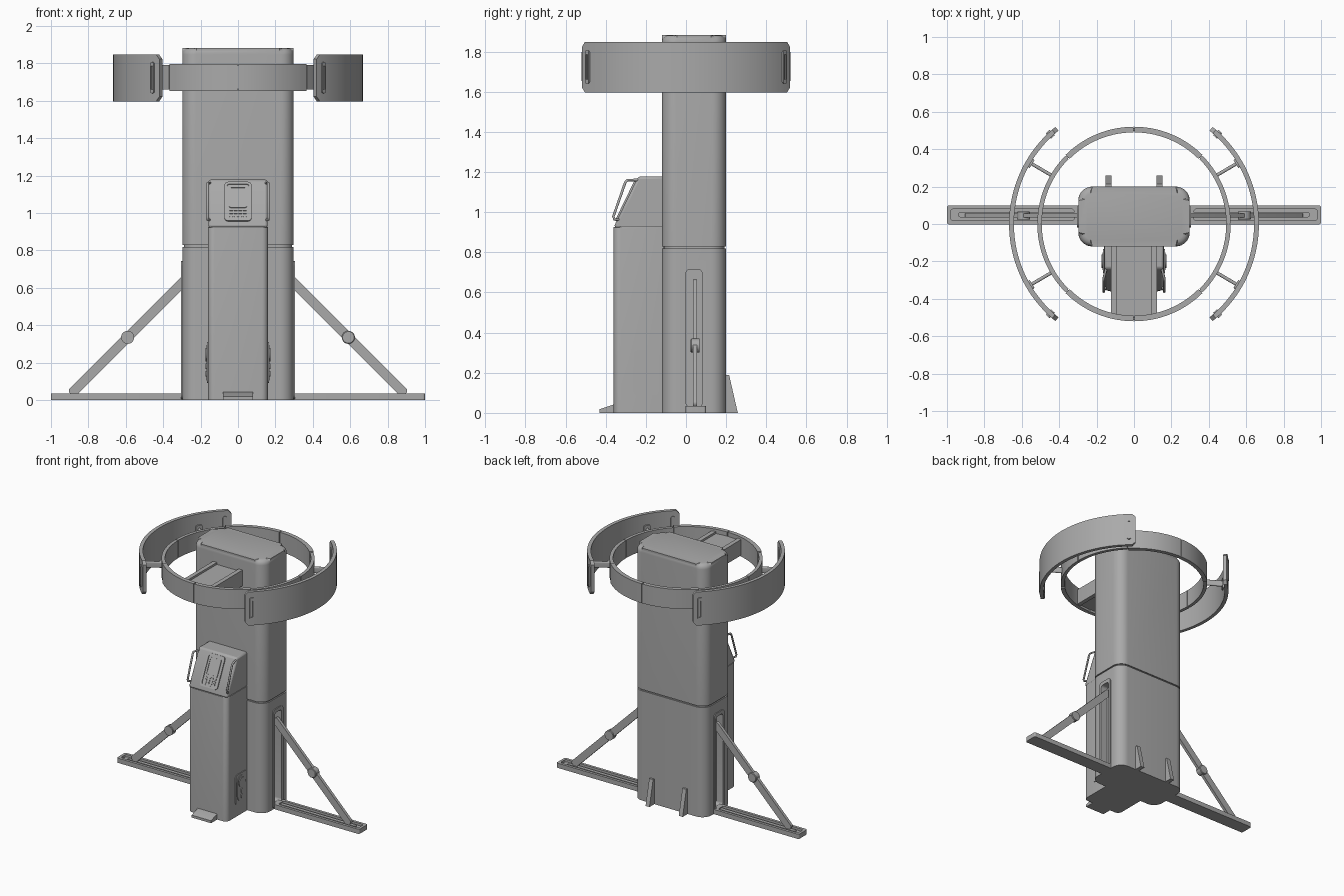
import bpy, bmesh, math
from mathutils import Matrix, Vector

cube = bpy.data.objects.get("Cube")
if cube:
    bpy.data.objects.remove(cube, do_unlink=True)

GREY = (0.4, 0.4, 0.4, 1)
metal = bpy.data.materials.new("matte grey")
metal.use_nodes = True
metal.diffuse_color = GREY
metal.node_tree.nodes["Principled BSDF"].inputs["Base Color"].default_value = GREY


def frame(x, y, origin=(0, 0, 0)):
    """Matrix whose local x and y axes are given; local z is their cross product."""
    x, y = Vector(x).normalized(), Vector(y).normalized()
    m = Matrix((x, y, x.cross(y))).transposed().to_4x4()
    m.translation = origin
    return m


UP = Matrix()
SIDE = frame((0, 1, 0), (0, 0, 1))      # outline in y, z and depth along +x
FRONT = frame((1, 0, 0), (0, 0, 1))     # outline in x, z and depth along -y


def finish(bm, name):
    bmesh.ops.recalc_face_normals(bm, faces=bm.faces[:])
    me = bpy.data.meshes.new(name)
    bm.to_mesh(me)
    bm.free()
    me.materials.append(metal)
    me.shade_smooth()
    me.set_sharp_from_angle(angle=math.radians(32))
    ob = bpy.data.objects.new(name, me)
    bpy.context.collection.objects.link(ob)
    return ob


def rrect(x0, x1, y0, y1, r, n=6):
    """Rounded rectangle outline."""
    pts = []
    for q, (cx, cy) in enumerate([(x1 - r, y1 - r), (x0 + r, y1 - r),
                                  (x0 + r, y0 + r), (x1 - r, y0 + r)]):
        for i in range(n + 1):
            a = math.pi / 2 * (q + i / n)
            pts.append((cx + r * math.cos(a), cy + r * math.sin(a)))
    return pts


def disc(cx, cy, r, n=24):
    return [(cx + r * math.cos(math.tau * i / n), cy + r * math.sin(math.tau * i / n))
            for i in range(n)]


def slab(name, pts, d0, d1, m=UP, bevel=0, segs=3):
    """Outline extruded from depth d0 to d1, with an optional rounded far rim."""
    bm = bmesh.new()
    low = [bm.verts.new((x, y, d0)) for x, y in pts]
    top = [bm.verts.new((x, y, d1)) for x, y in pts]
    bm.faces.new(low[::-1])
    cap = bm.faces.new(top)
    for i in range(len(pts)):
        j = (i + 1) % len(pts)
        bm.faces.new((low[i], low[j], top[j], top[i]))
    if bevel:
        bmesh.ops.bevel(bm, geom=cap.edges[:], offset=bevel, segments=segs,
                        profile=0.5, affect='EDGES')
    bm.transform(m)
    return finish(bm, name)


def arc(name, r0, r1, z0, z1, a0, a1, n=16, chamfer=0):
    """Curved band between two angles, with optional cut corners at its ends."""
    bm = bmesh.new()
    angs = [a0 + (a1 - a0) * i / n for i in range(n + 1)]
    if chamfer:
        angs = [a0, a0 + 2] + [a for a in angs if a0 + 2.5 < a < a1 - 2.5] + [a1 - 2, a1]
    rows = []
    for k, a in enumerate(angs):
        c = chamfer if k in (0, len(angs) - 1) else 0
        ca, sa = math.cos(math.radians(a)), math.sin(math.radians(a))
        rows.append([bm.verts.new((r * ca, r * sa, z)) for r, z in
                     ((r0, z0 + c), (r1, z0 + c), (r1, z1 - c), (r0, z1 - c))])
    for p, q in zip(rows, rows[1:]):
        for i in range(4):
            bm.faces.new((p[i], p[(i + 1) % 4], q[(i + 1) % 4], q[i]))
    bm.faces.new(rows[0])
    bm.faces.new(rows[-1][::-1])
    return finish(bm, name)


def cut(ob, cutter):
    mod = ob.modifiers.new("cut", 'BOOLEAN')
    mod.operation, mod.solver, mod.object = 'DIFFERENCE', 'EXACT', cutter
    bpy.context.view_layer.objects.active = ob
    bpy.ops.object.modifier_apply(modifier=mod.name)
    ob.data.set_sharp_from_angle(angle=math.radians(32))


def rod(name, pts, radius):
    cu = bpy.data.curves.new(name, 'CURVE')
    cu.dimensions, cu.bevel_depth, cu.bevel_resolution = '3D', radius, 2
    cu.use_fill_caps = True
    sp = cu.splines.new('POLY')
    sp.points.add(len(pts) - 1)
    for p, co in zip(sp.points, pts):
        p.co = (*co, 1)
    cu.materials.append(metal)
    bpy.context.collection.objects.link(bpy.data.objects.new(name, cu))


# Main column in two sections with a thin seam between them
lower = slab("column_lower", rrect(-.298, .298, -.12, .2, .075, 8), 0, .818)
slab("column_seam", rrect(-.289, .289, -.111, .191, .07, 8), .8, .84)
slab("column_upper", rrect(-.298, .298, -.12, .2, .075, 8), .828, 1.882, bevel=.035, segs=4)

for s, tag in ((1, "left"), (-1, "right")):
    # Long slot in the column side, with a raised rim
    rim = slab("slot_rim_" + tag, rrect(-.02, .1, .005, .742, .025), s * .28, s * .304, SIDE)
    cutter = slab("slot_cutter", rrect(.0, .08, .03, .715, .02), s * .25, s * .35, SIDE)
    cut(lower, cutter)
    cut(rim, cutter)
    bpy.data.objects.remove(cutter, do_unlink=True)

    # Ground bar with a sunken channel and a rail inside
    lo, hi = sorted((s * .28, s))
    bar = slab("ground_bar_" + tag, rrect(lo, hi, -.002, .1, .012), 0, .035)
    lo, hi = sorted((s * .32, s * .98))
    cutter = slab("channel_cutter", rrect(lo, hi, .018, .08, .015), .018, .06)
    cut(bar, cutter)
    bpy.data.objects.remove(cutter, do_unlink=True)
    lo, hi = sorted((s * .31, s * .94))
    slab("channel_rail_" + tag, rrect(lo, hi, .036, .062, .01), .01, .028)

    # Folding brace with its round hinge
    m = frame((s, 0, -1), (s, 0, 1), (s * .59, .045, .335))
    slab("brace_" + tag, rrect(-.45, .43, -.026, .026, .02), -.011, .011, m)
    slab("brace_hinge_" + tag, disc(0, 0, .035), -.022, .022, m, .004, 1)

    # Stiffening fin on the back
    slab("back_fin_" + tag, [(.19, 0), (.258, 0), (.215, .188), (.19, .188)],
         s * .137 - .016, s * .137 + .016, SIDE)

    # Power socket on the pedestal side
    slab("socket_rim_" + tag, rrect(-.262, -.135, .09, .31, .02), s * .15, s * .165, SIDE)
    slab("socket_plate_" + tag, rrect(-.245, -.152, .105, .295, .045), s * .15, s * .169, SIDE)
    slab("socket_knob_" + tag, disc(-.198, .243, .036), s * .15, s * .174, SIDE)
    for z in (.14, .18):
        slab("socket_button_" + tag, rrect(-.208, -.188, z - .015, z + .015, .009),
             s * .15, s * .174, SIDE)

    # Grab handle beside the control panel
    yz = [(-.33, .962), (-.356, .964), (-.362, .978), (-.303, 1.147), (-.292, 1.16), (-.235, 1.16)]
    rod("grab_handle_" + tag, [(s * (.148 if i in (0, 5) else .162), y, z)
                               for i, (y, z) in enumerate(yz)], .007)

    # Curved outer shield, its end grips and the struts to the ring
    mid = 0 if s > 0 else 180
    arc("shield_" + tag, .642, .668, 1.597, 1.847, mid - 51, mid + 51, 40, .025)
    for t in (-1, 1):
        a = math.radians(mid + t * 47)
        out = Vector((math.cos(a), math.sin(a), 0))
        m = frame((-out.y, out.x, 0), (0, 0, 1), out * .66)
        grip = slab("shield_grip_" + tag, rrect(-.014, .014, -.083 + 1.723, .083 + 1.723, .012),
                    -.024, .016, m)
        cutter = slab("grip_cutter", rrect(-.006, .006, 1.66, 1.786, .005), .01, .03, m)
        cut(grip, cutter)
        bpy.data.objects.remove(cutter, do_unlink=True)
        a = math.radians(mid + t * 30.5)
        out = Vector((math.cos(a), math.sin(a), 0))
        m = frame((-out.y, out.x, 0), (0, 0, 1))
        slab("shield_strut_" + tag, rrect(-.009, .009, 1.7, 1.745, .008), .51, .65, m)
        slab("strut_bracket_" + tag, rrect(-.025, .025, 1.68, 1.765, .01), .632, .645, m)

# Ring of eight plates around a thin core
arc("ring_core", .498, .512, 1.664, 1.788, 0, 360, 96)
for k in range(8):
    side = k in (0, 3, 4, 7)
    d = .006 if side else 0
    arc("ring_plate", .49 + d / 2, .52 - d / 2, 1.653 + d, 1.797 - d,
        45 * k + .35, 45 * k + 44.65, 14)

# Arm from the column to the ring
slab("ring_arm", rrect(-.1, .1, -.495, -.1, .005), 1.67, 1.765)
for s in (-1, 1):
    lo, hi = sorted((s * .09, s * .122))
    slab("arm_rail", rrect(lo, hi, -.49, -.1, .004), 1.662, 1.78)

# Pedestal with a sloping head
slab("pedestal", rrect(-.16, .16, -.36, -.08, .035), 0, .925, UP, .006, 2)
head = slab("pedestal_head", [(-.355, .92), (-.355, .937), (-.238, 1.178), (-.1, 1.178), (-.1, .92)],
            -.158, .158, SIDE)
bev = head.modifiers.new("soft edges", 'BEVEL')
bev.width, bev.segments = .012, 2

# Control panel with screen and keys
panel = frame((1, 0, 0), (0, .117, .241), (0, -.355, .937))
surround = slab("panel_surround", rrect(-.072, .072, .02, .252, .02), -.005, .008, panel)
cutter = slab("panel_cutter", rrect(-.058, .058, .034, .238, .012), .002, .03, panel)
cut(surround, cutter)
bpy.data.objects.remove(cutter, do_unlink=True)
screen = slab("screen_frame", rrect(-.048, .048, .1, .225, .008), -.005, .008, panel)
cutter = slab("screen_cutter", rrect(-.04, .04, .108, .217, .005), .004, .03, panel)
cut(screen, cutter)
bpy.data.objects.remove(cutter, do_unlink=True)
for row in range(3):
    for col in range(4):
        x, y = -.036 + col * .024, .05 + row * .018
        slab("key", rrect(x - .009, x + .009, y - .006, y + .006, .003, 2), 0, .007, panel)

# Step wedge at the foot of the pedestal
slab("foot_step", [(-.432, 0), (-.432, .018), (-.36, .042), (-.33, .042), (-.33, 0)],
     -.08, .08, SIDE)
